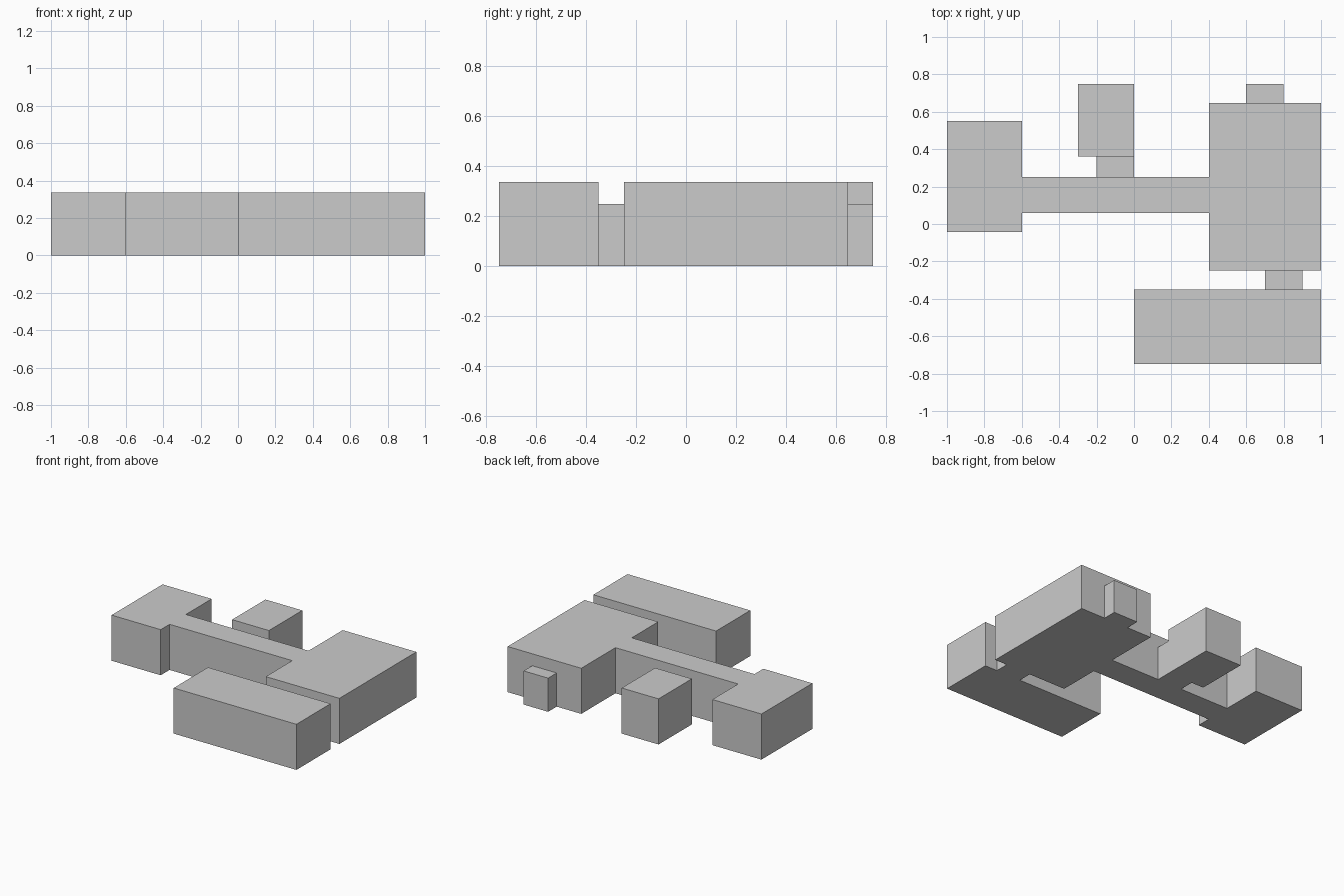
import bpy, bmesh

if "Cube" in bpy.data.objects:
    bpy.data.objects.remove(bpy.data.objects["Cube"])

TALL, LOW = 0.336, 0.248


def prism(name, outline, height, open_sides=()):
    """Extrude a counter-clockwise footprint; open_sides lists edges left without a wall."""
    n = len(outline)
    bm = bmesh.new()
    low = [bm.verts.new((x, y, 0)) for x, y in outline]
    top = [bm.verts.new((x, y, height)) for x, y in outline]
    bm.faces.new(low[::-1])
    bm.faces.new(top)
    for i in range(n):
        if i not in open_sides:
            j = (i + 1) % n
            bm.faces.new((low[i], low[j], top[j], top[i]))
    mesh = bpy.data.meshes.new(name)
    bm.to_mesh(mesh)
    bm.free()
    obj = bpy.data.objects.new(name, mesh)
    bpy.context.collection.objects.link(obj)
    return obj


def block(name, x0, x1, y0, y1, height, open_sides=()):
    # edge order: 0 front, 1 right, 2 back, 3 left
    return prism(name, [(x0, y0), (x1, y0), (x1, y1), (x0, y1)], height, open_sides)


# Main building: left wing, narrow corridor and large right wing in one footprint
prism("main_building", [
    (-1, -0.043), (-0.6, -0.043), (-0.6, 0.06), (0.4, 0.06),
    (0.4, -0.248), (1, -0.248), (1, 0.648), (0.4, 0.648),
    (0.4, 0.25), (-0.6, 0.25), (-0.6, 0.55), (-1, 0.55)], TALL)

# Detached blocks
block("front_block", 0, 1, -0.748, -0.35, TALL)
block("back_block", -0.3, 0, 0.36, 0.748, TALL)

# Low links to the main building, open where they meet walls
block("front_link", 0.7, 0.9, -0.35, -0.248, LOW, (0, 2))
block("back_link", -0.2, 0, 0.25, 0.36, LOW, (0, 2))

# Low porch on the back of the right wing
block("back_porch", 0.6, 0.8, 0.648, 0.748, LOW, (0,))
